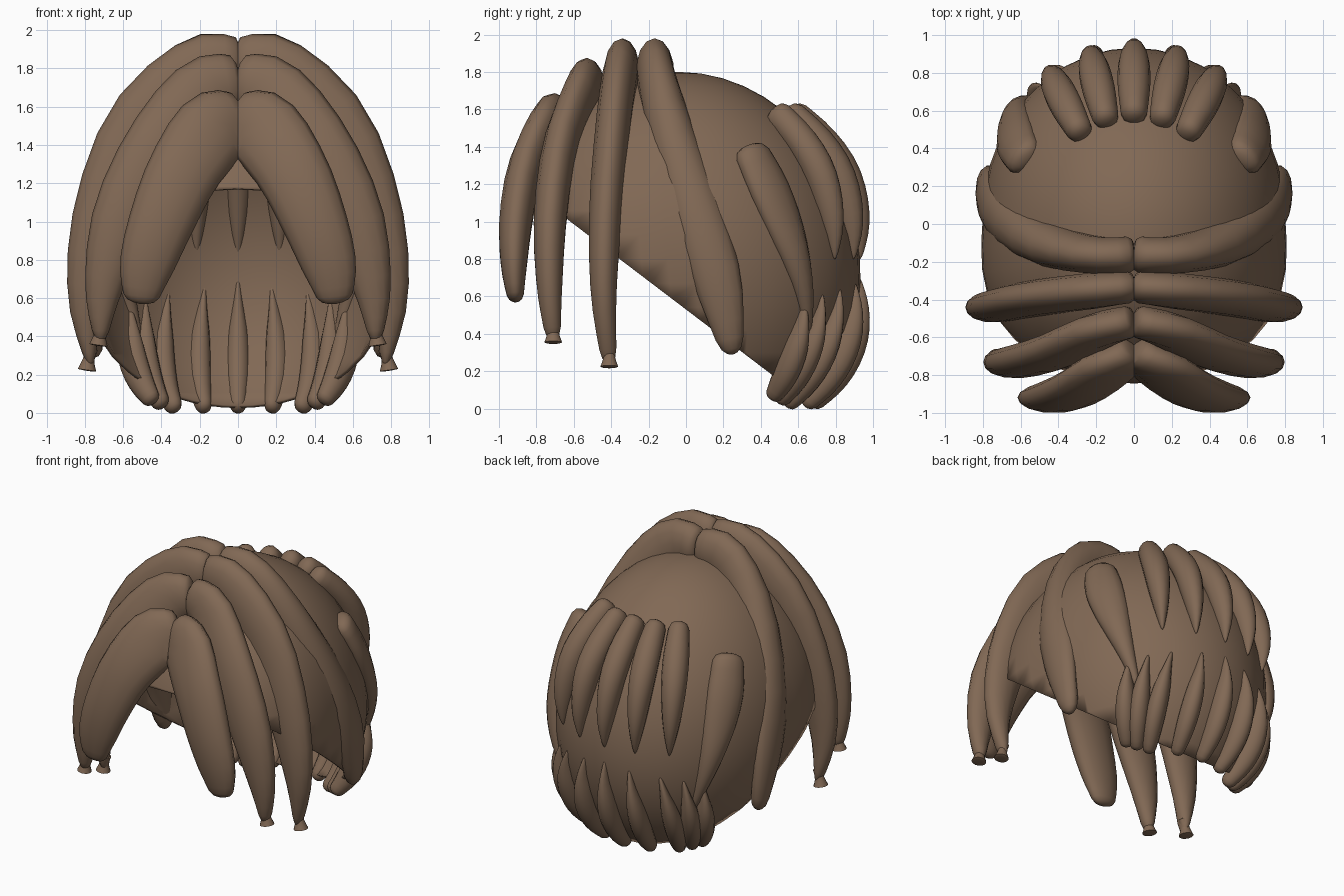
import bpy, bmesh, math
from mathutils import Vector

cube = bpy.data.objects.get("Cube")
if cube:
    bpy.data.objects.remove(cube, do_unlink=True)

brown = bpy.data.materials.new("hair brown")
brown.use_nodes = True
colour = (0.22, 0.14, 0.09, 1)
brown.diffuse_color = colour
brown.node_tree.nodes["Principled BSDF"].inputs["Base Color"].default_value = colour

CENTRE = Vector((0, 0.045, 0.8))
RADII = Vector((0.8, 0.885, 1.0))
LEAN = 0.08
SIDES, RINGS = 14, 20


def finish(name, bm, mirrored=False):
    """Turn a bmesh into a smooth brown object, optionally mirrored in x."""
    bmesh.ops.recalc_face_normals(bm, faces=bm.faces)
    mesh = bpy.data.meshes.new(name)
    bm.to_mesh(mesh)
    bm.free()
    mesh.materials.append(brown)
    obj = bpy.data.objects.new(name, mesh)
    bpy.context.collection.objects.link(obj)
    bpy.ops.object.select_all(action="DESELECT")
    obj.select_set(True)
    bpy.context.view_layer.objects.active = obj
    bpy.ops.object.shade_smooth_by_angle(angle=math.radians(60))
    if mirrored:
        obj.modifiers.new("mirror", "MIRROR").use_mirror_merge = False
    return obj


def spline(keys, t):
    """Catmull-Rom interpolation of numbers or vectors, t from 0 to 1."""
    last = len(keys) - 1
    i = min(int(t * last), last - 1)
    f = t * last - i
    a, b, c, d = (keys[min(max(i + k, 0), last)] for k in (-1, 0, 1, 2))
    return b + (c - a) * (f / 2) + (a * 2 - b * 5 + c * 4 - d) * (f * f / 2) \
        + (b * 3 - a - c * 3 + d) * (f ** 3 / 2)


def rounding(t):
    """Shrink the first and last rings so that a lock has round ends."""
    edge = min(1, min(t, 1 - t) / 0.06)
    return max(0.15, math.sqrt(1 - (1 - edge) ** 2))


def lock(name, path, wide, thick, facing, mirrored=True, parted=False):
    """Sweep an oval along a path; 'thick' is measured towards 'facing'."""
    path = [Vector(p) for p in path]
    bm = bmesh.new()
    rings = []
    for r in range(RINGS):
        t = (1 - math.cos(math.pi * r / (RINGS - 1))) / 2
        tangent = spline(path, min(t + 0.02, 1)) - spline(path, max(t - 0.02, 0))
        u = tangent.cross(facing).normalized()
        v = u.cross(tangent).normalized()
        u *= spline(wide, t) * rounding(t)
        v *= spline(thick, t) * rounding(t)
        mid = spline(path, t)
        rings.append([bm.verts.new(mid + u * math.cos(a) + v * math.sin(a))
                      for a in (math.tau * s / SIDES for s in range(SIDES))])
    for low, high in zip(rings, rings[1:]):
        for s in range(SIDES):
            n = (s + 1) % SIDES
            bm.faces.new((low[s], low[n], high[n], high[s]))
    bm.faces.new(rings[0])
    bm.faces.new(rings[-1])
    if parted:
        bmesh.ops.bisect_plane(bm, geom=bm.verts[:] + bm.edges[:] + bm.faces[:],
                               plane_co=(0, 0, 0), plane_no=(1, 0, 0), clear_inner=True)
    return finish(name, bm, mirrored)


def on_head(degrees, z, lift):
    """Point above the scalp, at an angle measured from the back."""
    a = math.radians(degrees)
    h = z - CENTRE.z
    r = math.sqrt(max(0, 1 - (h / RADII.z) ** 2))
    d = Vector((RADII.x * r * math.sin(a), RADII.y * r * math.cos(a), h))
    normal = Vector(d[i] / RADII[i] ** 2 for i in range(3)).normalized()
    return CENTRE + d + normal * lift - Vector((0, LEAN * h, 0))


# Scalp cap: a leaning ellipsoid, fuller in front, with a slanted opening
bm = bmesh.new()
bmesh.ops.create_uvsphere(bm, u_segments=40, v_segments=24, radius=1)
for v in bm.verts:
    v.co = Vector(v.co[i] * RADII[i] for i in range(3)) + CENTRE
    front = max(0, -v.co.y)
    v.co.x *= 1 + 0.25 * front
    v.co.y -= LEAN * (v.co.z - CENTRE.z) + 0.05 * front
bmesh.ops.bisect_plane(bm, geom=bm.verts[:] + bm.edges[:] + bm.faces[:],
                       plane_co=(0, 0, 0.53), plane_no=(0, 0.76, 1), clear_inner=True)
cap = finish("scalp_cap", bm)
shell = cap.modifiers.new("shell", "SOLIDIFY")
shell.thickness = 0.02
shell.offset = -1

# Parted locks sweeping from the crown to each side
SLIM = [0.085, 0.095, 0.095, 0.09, 0.07, 0.04]
FRONT = Vector((0, 1, 0))
lock("fringe_locks",
     [(-.01, -.66, 1.55), (.12, -.75, 1.49), (.28, -.86, 1.27),
      (.4, -.91, 1), (.48, -.92, .76), (.51, -.91, .57)],
     [.12, .2, .19, .17, .14, .08], SLIM, FRONT, parted=True)
lock("temple_locks",
     [(-.01, -.51, 1.72), (.17, -.56, 1.67), (.41, -.67, 1.4),
      (.6, -.725, 1.03), (.7, -.73, .66), (.72, -.71, .37)],
     [.14, .19, .18, .16, .1, .03], SLIM, FRONT, parted=True)
lock("side_locks",
     [(-.01, -.33, 1.8), (.19, -.35, 1.78), (.5, -.39, 1.5),
      (.7, -.43, 1.05), (.79, -.44, .61), (.77, -.41, .24)],
     [.15, .19, .19, .16, .1, .02], SLIM, FRONT, parted=True)
lock("crown_locks",
     [(-.01, -.16, 1.81), (.2, -.165, 1.79), (.47, -.1, 1.54),
      (.69, .04, 1.1), (.77, .17, .68), (.75, .25, .29)],
     [.14, .18, .14, .1, .07, .05], [.1, .1, .12, .14, .13, .06], FRONT, parted=True)

# Curled tips under the two long side locks
for name, x, y, z in (("temple", .72, -.71, .35), ("side", .78, -.41, .22)):
    lock(name + "_lock_tips", [(x - .02, y, z + .12), (x, y, z + .06), (x + .01, y, z)],
         [.03, .03, .05], [.03, .03, .05], FRONT)


def back_lock(name, start, end, top, bottom, lifts, wide, thick):
    """A lock lying down the back of the cap between two heights."""
    path = []
    for k in range(6):
        t = k / 5
        path.append(on_head(start + (end - start) * t, top + (bottom - top) * t,
                            spline(lifts, t)))
    a = math.radians((start + end) / 2)
    facing = Vector((math.sin(a), math.cos(a), 0.3))
    lock(name, path, wide, thick, facing, mirrored=start > 0)


# Upper back row
WIDE = [.065, .085, .085, .07, .045, .008]
DEEP = [.08, .085, .09, .085, .06, .01]
for i, angle in enumerate((0, 16, 32)):
    back_lock(f"upper_back_lock_{i + 1}", angle, angle, 1.58, 0.8,
              [.02, .045, .025, 0], WIDE, DEEP)
back_lock("upper_back_lock_long", 62, 45, 1.4, 0.4, [.01, -.01, -.01, 0],
          [.1, .125, .115, .085, .05, .02], [.07, .07, .07, .07, .05, .02])

# Lower back row along the nape
for i, (start, end) in enumerate(((0, 0), (13, 20), (28, 40), (39, 48), (48, 54))):
    back_lock(f"nape_lock_{i + 1}", start, end, 0.7 - 0.03 * i, 0.02 + 0.02 * max(0, i - 2),
              [-.01, .01, .02, .01], [.008, .03, .055, .065, .06, .04],
              [.01, .05, .075, .08, .07, .045], )
